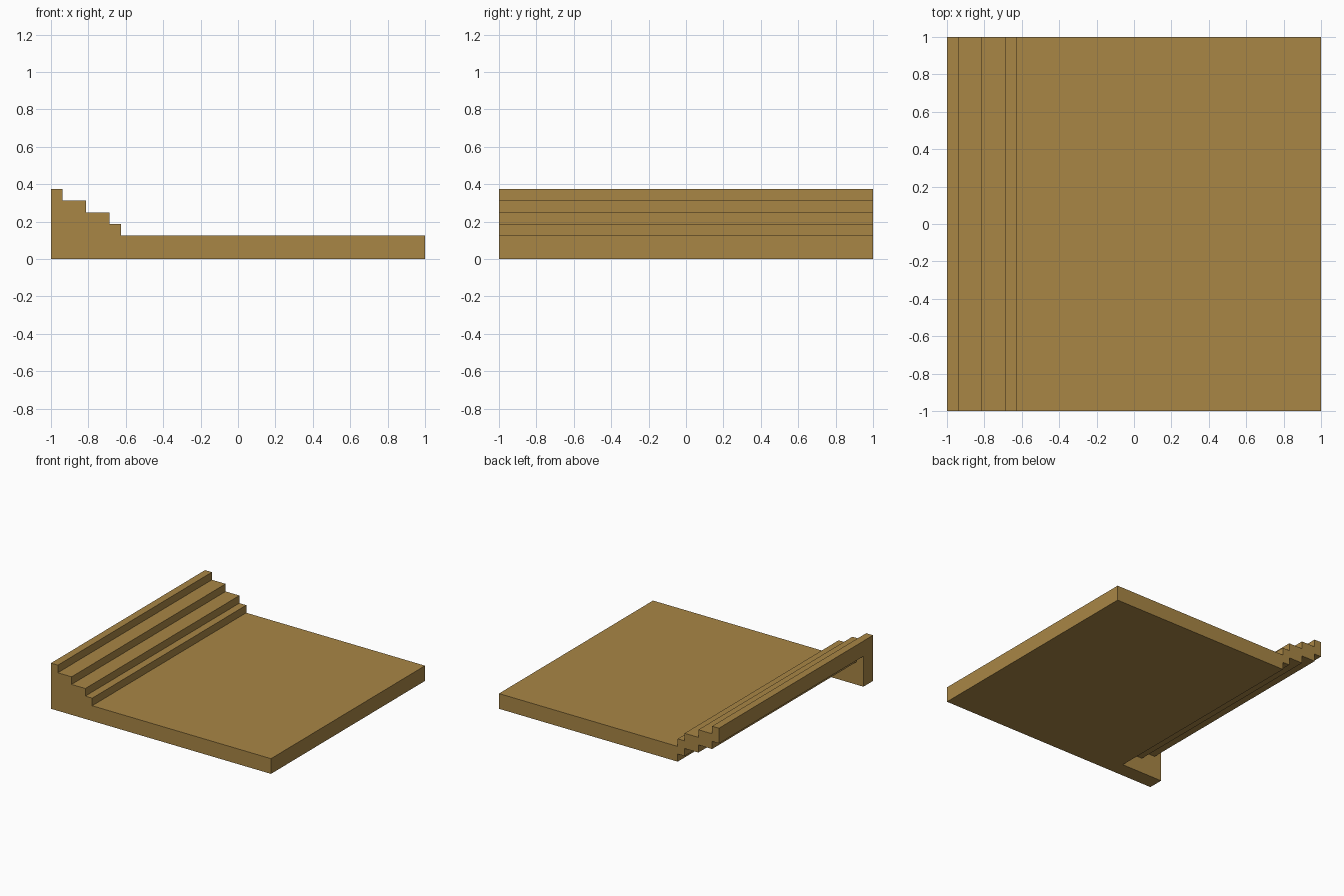
import bpy
import bmesh

cube = bpy.data.objects.get("Cube")
if cube:
    bpy.data.objects.remove(cube, do_unlink=True)

U = 1 / 16          # module: one riser height
THICK = 2 * U       # thickness of deck, steps and end wall

tan = bpy.data.materials.new("ochre_tan")
tan.use_nodes = True
COLOUR = (0.393, 0.238, 0.060, 1.0)
tan.diffuse_color = COLOUR
tan.node_tree.nodes["Principled BSDF"].inputs["Base Color"].default_value = COLOUR


def extrude_profile(name, points, y0, y1):
    """Closed x-z profile extruded along y."""
    bm = bmesh.new()
    face = bm.faces.new([bm.verts.new((x, y0, z)) for x, z in points])
    ext = bmesh.ops.extrude_face_region(bm, geom=[face])
    moved = [v for v in ext["geom"] if isinstance(v, bmesh.types.BMVert)]
    bmesh.ops.translate(bm, vec=(0, y1 - y0, 0), verts=moved)
    bmesh.ops.recalc_face_normals(bm, faces=bm.faces)
    mesh = bpy.data.meshes.new(name)
    bm.to_mesh(mesh)
    bm.free()
    mesh.materials.append(tan)
    obj = bpy.data.objects.new(name, mesh)
    bpy.context.collection.objects.link(obj)
    return obj


def stairs(z, end_x):
    """Four risers climbing towards -x, starting at height z."""
    points = []
    for x in (-10 * U, -11 * U, -13 * U, -15 * U):
        points += [(x, z), (x, z + U)]
        z += U
    return points + [(end_x, z)]


# Deck with steps, solid down to the floor
deck = extrude_profile("stepped_deck",
                       [(-1, 0), (1, 0), (1, THICK)] + stairs(THICK, -1), -1, 1)

# Stepped hollow under the stairs, leaving a wall at the front end
hollow = extrude_profile("under_stair_cutter",
                         [(-1.2, -0.2), (-10 * U, -0.2)] + stairs(0, -1.2),
                         -1 + THICK, 1.2)
hollow.hide_render = True

cut = deck.modifiers.new("under_stair_hollow", "BOOLEAN")
cut.operation = "DIFFERENCE"
cut.solver = "EXACT"
cut.object = hollow

# Apply the cut and discard the cutter
bpy.context.view_layer.update()
evaluated = deck.evaluated_get(bpy.context.evaluated_depsgraph_get())
result = bpy.data.meshes.new_from_object(evaluated)
deck.modifiers.clear()
deck.data = result
deck.data.name = "stepped_deck"
bpy.data.objects.remove(hollow, do_unlink=True)
